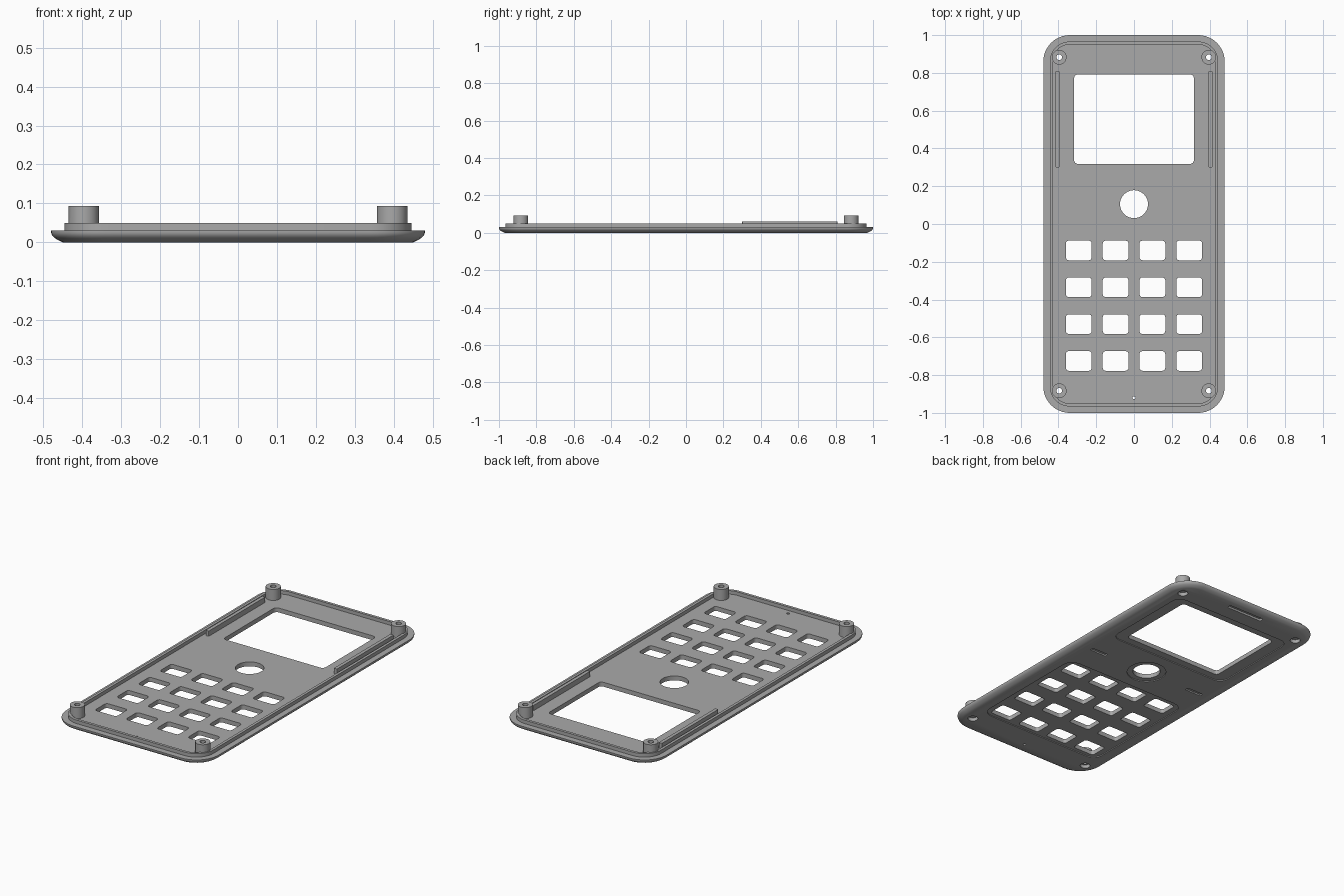
import bpy, bmesh, math

old = bpy.data.objects.get("Cube")
if old:
    bpy.data.objects.remove(old, do_unlink=True)

grey = bpy.data.materials.new("plain grey")
grey.use_nodes = True
COLOUR = (0.4, 0.4, 0.4, 1)
grey.diffuse_color = COLOUR
grey.node_tree.nodes["Principled BSDF"].inputs["Base Color"].default_value = COLOUR


def outline(hx, hy, r, seg):
    """Rounded rectangle of half sizes hx, hy; a circle when r equals both."""
    pts = []
    for k, (sx, sy) in enumerate([(1, 1), (-1, 1), (-1, -1), (1, -1)]):
        for i in range(seg + 1):
            a = math.pi / 2 * (k + i / seg)
            p = (sx * (hx - r) + r * math.cos(a), sy * (hy - r) + r * math.sin(a))
            if not pts or math.dist(p, pts[-1]) > 1e-5:
                pts.append(p)
    if math.dist(pts[0], pts[-1]) < 1e-5:
        pts.pop()
    return pts


def loft(bm, rings, x=0, y=0, seg=8):
    """Closed solid through rings of (half x, half y, corner radius, z)."""
    loops = [[bm.verts.new((x + px, y + py, z)) for px, py in outline(hx, hy, r, seg)]
             for hx, hy, r, z in rings]
    n = len(loops[0])
    for a, b in zip(loops, loops[1:]):
        for i in range(n):
            j = (i + 1) % n
            bm.faces.new((a[i], a[j], b[j], b[i]))
    bm.faces.new(loops[0][::-1])
    bm.faces.new(loops[-1])


def block(bm, x, y, hx, hy, r, z0, z1, seg=4):
    loft(bm, [(hx, hy, r, z0), (hx, hy, r, z1)], x, y, seg)


def disc(bm, x, y, r, z0, z1, seg=8):
    block(bm, x, y, r, r, r, z0, z1, seg)


def finish(bm, name):
    mesh = bpy.data.meshes.new(name)
    bmesh.ops.recalc_face_normals(bm, faces=bm.faces)
    bm.to_mesh(mesh)
    bm.free()
    mesh.materials.append(grey)
    obj = bpy.data.objects.new(name, mesh)
    bpy.context.collection.objects.link(obj)
    return obj


def combine(target, tool, operation):
    mod = target.modifiers.new(operation, "BOOLEAN")
    mod.operation, mod.object, mod.solver = operation, tool, "EXACT"
    bpy.ops.object.select_all(action="DESELECT")
    bpy.context.view_layer.objects.active = target
    target.select_set(True)
    bpy.ops.object.modifier_apply(modifier=mod.name)
    bpy.data.objects.remove(tool, do_unlink=True)


FLOOR = 0.03
CORNERS = [(sx * 0.396, sy * 0.883) for sx in (-1, 1) for sy in (-1, 1)]

# Plate with rounded lower edge, and a raised lip round the inside
profile = [(0.03, 0), (0.019, 0.005), (0.009, 0.011), (0.003, 0.017), (0, 0.024),
           (0, FLOOR), (0.034, FLOOR), (0.034, 0.05), (0.05, 0.05), (0.05, FLOOR)]
bm = bmesh.new()
loft(bm, [(0.48 - d, 1 - d, 0.14 - d, z) for d, z in profile], seg=12)
cover = finish(bm, "front_cover")

# Screw bosses and side rails
bm = bmesh.new()
for x, y in CORNERS:
    disc(bm, x, y, 0.039, 0.02, 0.093)
for s in (-1, 1):
    block(bm, s * 0.405, 0.555, 0.01, 0.255, 0.004, 0.02, 0.06)
combine(cover, finish(bm, "bosses_and_rails"), "UNION")

# Shallow recesses on the underside
bm = bmesh.new()
block(bm, 0, 0.555, 0.385, 0.28, 0.05, -0.02, 0.005)
block(bm, 0, -0.43, 0.395, 0.37, 0.06, -0.02, 0.005)
disc(bm, 0, 0.105, 0.105, -0.02, 0.005, 10)
block(bm, 0, 0.935, 0.115, 0.013, 0.006, -0.02, 0.012)
for s in (-1, 1):
    block(bm, s * 0.335, 0.105, 0.052, 0.011, 0.005, -0.02, 0.008)
for x, y in CORNERS:
    disc(bm, x, y, 0.027, -0.02, 0.02)
combine(cover, finish(bm, "recess_cutter"), "DIFFERENCE")

# Through openings: screen, round button, keys, screws, microphone
bm = bmesh.new()
block(bm, 0, 0.555, 0.317, 0.237, 0.02, -0.05, 0.2)
disc(bm, 0, 0.105, 0.074, -0.05, 0.2, 10)
for col in range(4):
    for row in range(4):
        block(bm, (col - 1.5) * 0.195, -0.14 - row * 0.195, 0.068, 0.052, 0.015, -0.05, 0.2)
for x, y in CORNERS:
    disc(bm, x, y, 0.015, -0.05, 0.2)
disc(bm, 0, -0.92, 0.008, -0.05, 0.2, 4)
combine(cover, finish(bm, "opening_cutter"), "DIFFERENCE")

bpy.ops.object.select_all(action="DESELECT")
cover.select_set(True)
bpy.context.view_layer.objects.active = cover
bpy.ops.object.shade_smooth_by_angle(angle=math.radians(28))
